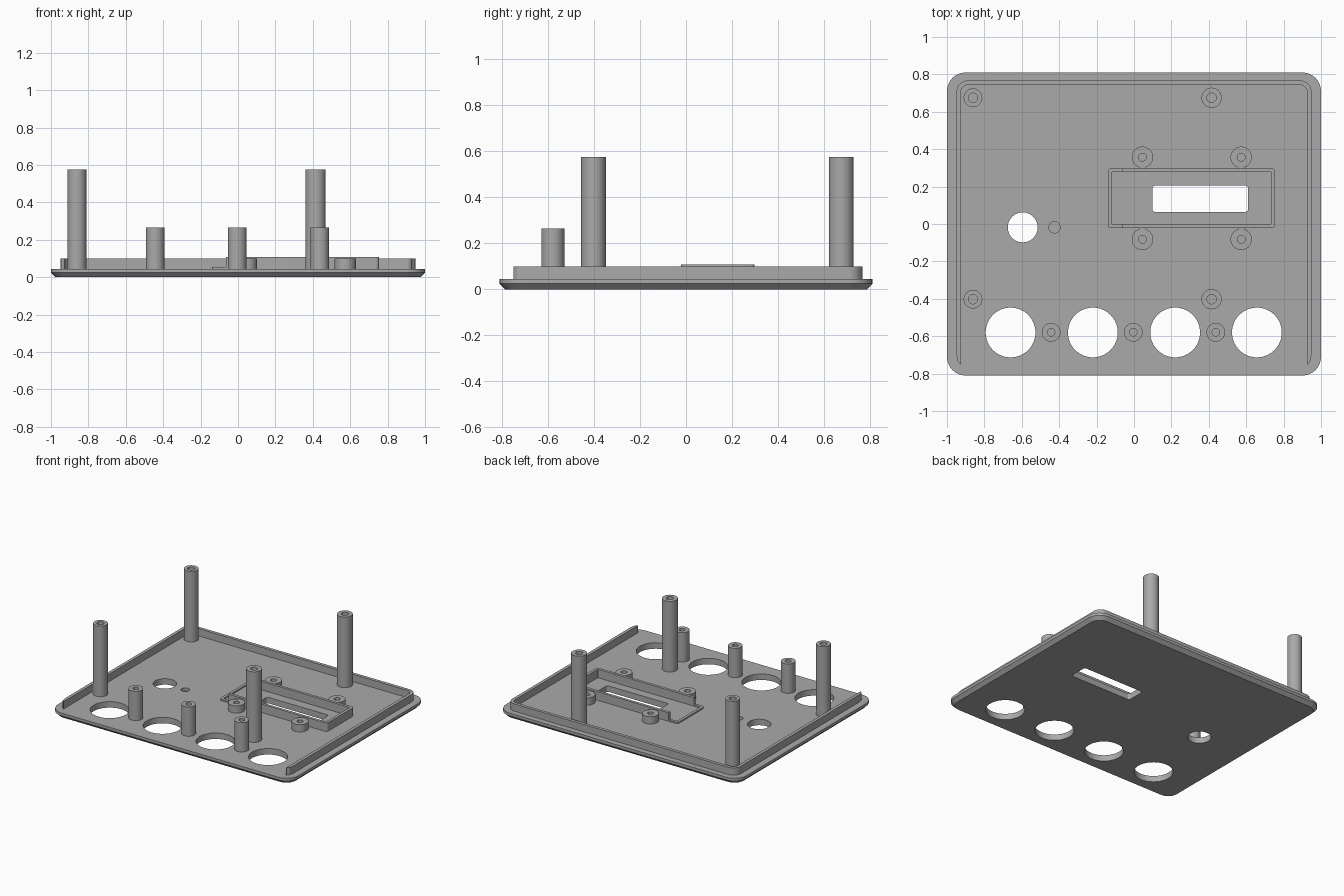
import bpy, bmesh, math

if "Cube" in bpy.data.objects:
    bpy.data.objects.remove(bpy.data.objects["Cube"])

mat = bpy.data.materials.new("plain grey")
mat.diffuse_color = (0.4, 0.4, 0.4, 1)
mat.use_nodes = True
mat.node_tree.nodes["Principled BSDF"].inputs["Base Color"].default_value = mat.diffuse_color
TOP = 0.045  # upper face of the plate


def finish(bm, name):
    bmesh.ops.recalc_face_normals(bm, faces=bm.faces)
    me = bpy.data.meshes.new(name)
    bm.to_mesh(me)
    bm.free()
    ob = bpy.data.objects.new(name, me)
    bpy.context.collection.objects.link(ob)
    me.materials.append(mat)
    return ob


def smooth(ob):
    bpy.ops.object.select_all(action='DESELECT')
    ob.select_set(True)
    bpy.context.view_layer.objects.active = ob
    bpy.ops.object.shade_smooth_by_angle(angle=math.radians(30))


def arc(cx, cy, r, a0, a1, n=8):
    return [(cx + r * math.cos(math.radians(a0 + (a1 - a0) * i / n)),
             cy + r * math.sin(math.radians(a0 + (a1 - a0) * i / n))) for i in range(n + 1)]


def rounded(x0, x1, y0, y1, r):
    return (arc(x1 - r, y1 - r, r, 0, 90) + arc(x0 + r, y1 - r, r, 90, 180)
            + arc(x0 + r, y0 + r, r, 180, 270) + arc(x1 - r, y0 + r, r, 270, 360))


def circle(x, y, r, n=48):
    return arc(x, y, r, 0, 360, n)[:-1]


def loft(bm, layers):
    """Closed solid through equal-length outlines [(points, z), ...]."""
    rings = [[bm.verts.new((x, y, z)) for x, y in pts] for pts, z in layers]
    n = len(rings[0])
    for a, b in zip(rings, rings[1:]):
        for i in range(n):
            j = (i + 1) % n
            bm.faces.new((a[i], a[j], b[j], b[i]))
    bm.faces.new(rings[0][::-1])
    bm.faces.new(rings[-1])


def strip(name, outer, inner, z1):
    """Wall between two matching open paths, standing on the plate."""
    bm = bmesh.new()
    rows = [[bm.verts.new((x, y, z)) for x, y in p]
            for p, z in ((outer, TOP - .005), (outer, z1), (inner, z1), (inner, TOP - .005))]
    for k in range(4):
        a, b = rows[k], rows[(k + 1) % 4]
        for i in range(len(a) - 1):
            bm.faces.new((a[i], a[i + 1], b[i + 1], b[i]))
    bm.faces.new([r[0] for r in rows])
    bm.faces.new([r[-1] for r in rows])
    smooth(finish(bm, name))


def post(name, x, y, r, hole, z1):
    """Hollow screw post with a blind bore down to the plate."""
    bm = bmesh.new()
    n = 32
    rows = [[bm.verts.new((px, py, z)) for px, py in circle(x, y, rad, n)]
            for rad, z in ((r, TOP - .005), (r, z1), (hole, z1), (hole, TOP + .002))]
    for a, b in zip(rows, rows[1:]):
        for i in range(n):
            j = (i + 1) % n
            bm.faces.new((a[i], a[j], b[j], b[i]))
    bm.faces.new(rows[0])
    bm.faces.new(rows[-1])
    smooth(finish(bm, name))


# Base plate with chamfered lower edge
bm = bmesh.new()
c = 0.025
loft(bm, [(rounded(-1 + c, 1 - c, -.81 + c, .81 - c, .1 - c), 0),
          (rounded(-1, 1, -.81, .81, .1), c),
          (rounded(-1, 1, -.81, .81, .1), TOP)])
plate = finish(bm, "base_plate")

# Openings: four large holes, one medium hole, display slot, blind sensor hole
bm = bmesh.new()
for x in (-.66, -.22, .22, .657):
    loft(bm, [(circle(x, -.58, .133, 64), -.1), (circle(x, -.58, .133, 64), .2)])
loft(bm, [(circle(-.595, -.018, .08), -.1), (circle(-.595, -.018, .08), .2)])
loft(bm, [(circle(-.425, -.018, .03), .02), (circle(-.425, -.018, .03), .2)])
slot = rounded(.098, .61, .065, .205, .015)
loft(bm, [(slot, -.1), (slot, .2)])
cutter = finish(bm, "opening_cutter")
cutter.hide_render = True
mod = plate.modifiers.new("openings", 'BOOLEAN')
mod.operation = 'DIFFERENCE'
mod.solver = 'EXACT'
mod.object = cutter
bpy.context.view_layer.objects.active = plate
bpy.ops.object.modifier_apply(modifier=mod.name)
bpy.data.objects.remove(cutter)
smooth(plate)

# Rim on three sides, its front ends tapering inwards
right_out = [(.928, -.75), (.942, -.735), (.949, -.70)]
right_in = [(.925, -.75), (.925, -.735), (.925, -.70)]
outer = right_out + arc(.889, .707, .06, 0, 90)
inner = right_in + arc(.889, .707, .036, 0, 90)
strip("rim", outer + [(-x, y) for x, y in reversed(outer)],
      inner + [(-x, y) for x, y in reversed(inner)], .10)

# Display frame: tall on the right, low at the left end
fx, y0, y1, t = -.065, -.022, .298, .021
strip("display_frame",
      [(fx, y0)] + arc(.735, y0 + .02, .02, -90, 0) + arc(.735, y1 - .02, .02, 0, 90) + [(fx, y1)],
      [(fx, y0 + t)] + arc(.73, y0 + t + .004, .004, -90, 0)
      + arc(.73, y1 - t - .004, .004, 0, 90) + [(fx, y1 - t)], .109)
strip("display_frame_low_end",
      [(fx, y1)] + arc(-.12, y1 - .02, .02, 90, 180) + arc(-.12, y0 + .02, .02, 180, 270) + [(fx, y0)],
      [(fx, y1 - t)] + arc(-.115, y1 - t - .004, .004, 90, 180)
      + arc(-.115, y0 + t + .004, .004, 180, 270) + [(fx, y0 + t)], .055)

# Display screw posts with small webs to the frame
for x in (.045, .573):
    for y, side in ((.357, 1), (-.082, -1)):
        post("display_post", x, y, .057, .021, .10)
        ya, yb = sorted((y - side * .05, y - side * .063))
        web = [(x - .018, ya), (x + .018, ya), (x + .018, yb), (x - .018, yb)]
        bm = bmesh.new()
        loft(bm, [(web, TOP - .005), (web, .10)])
        finish(bm, "display_post_web")

# Tall corner posts
for x, r in ((-.861, .05), (.415, .054)):
    for y in (.675, -.402):
        post("tall_post", x, y, r, .025, .575)

# Short front posts
for x in (-.443, -.004, .437):
    post("short_post", x, -.579, .05, .02, .265)
